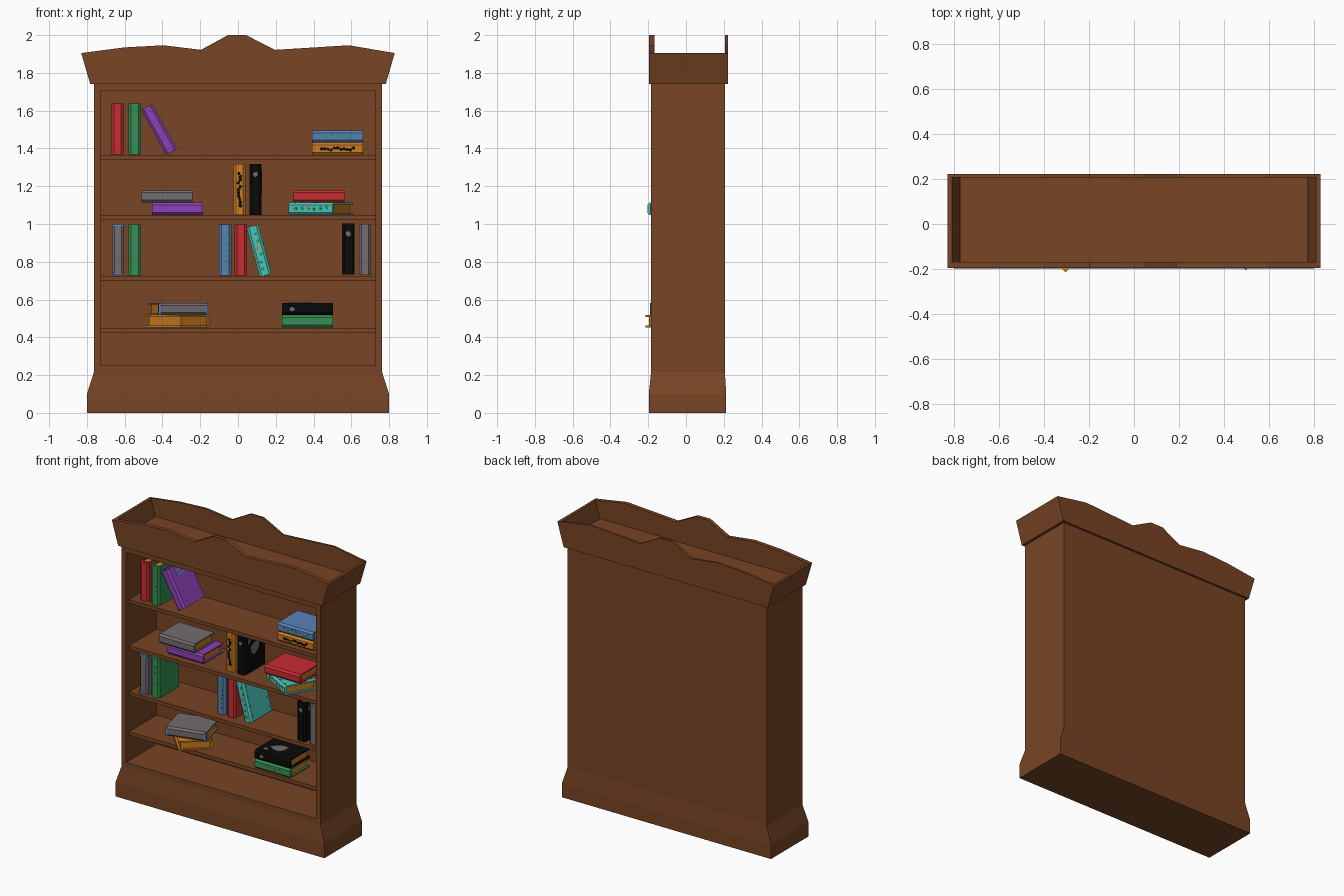
import bpy, bmesh, math, random
from mathutils import Matrix, Vector

if "Cube" in bpy.data.objects:
    bpy.data.objects.remove(bpy.data.objects["Cube"])

random.seed(4)

# flat colours (linear)
COL = {
    "wood": (0.188, 0.058, 0.018), "red": (0.58, 0.026, 0.032),
    "green": (0.032, 0.28, 0.085), "purple": (0.26, 0.053, 0.46),
    "blue": (0.10, 0.22, 0.48), "orange": (0.61, 0.205, 0.013),
    "grey": (0.17, 0.15, 0.155), "teal": (0.07, 0.56, 0.50),
    "black": (0.003, 0.003, 0.003),
}
NAMES = list(COL)
MATS = []
for n, c in COL.items():
    m = bpy.data.materials.new(n)
    m.diffuse_color = (*c, 1)
    m.use_nodes = True
    m.node_tree.nodes["Principled BSDF"].inputs["Base Color"].default_value = m.diffuse_color
    MATS.append(m)


def prism(bm, pts, axis, a, b, color="wood"):
    """Extrude a 2D outline along an axis from a to b."""
    def put(p, h):
        return {"x": (h, p[0], p[1]), "y": (p[0], h, p[1]), "z": (p[0], p[1], h)}[axis]
    lo = [bm.verts.new(put(p, a)) for p in pts]
    hi = [bm.verts.new(put(p, b)) for p in pts]
    k = len(pts)
    faces = [bm.faces.new(lo), bm.faces.new(hi)]
    for i in range(k):
        j = (i + 1) % k
        faces.append(bm.faces.new((lo[i], lo[j], hi[j], hi[i])))
    for f in faces:
        f.material_index = NAMES.index(color)


def box(bm, x0, x1, y0, y1, z0, z1, color="wood"):
    prism(bm, [(x0, y0), (x1, y0), (x1, y1), (x0, y1)], "z", z0, z1, color)


def finish(bm, name, matrix=Matrix()):
    bmesh.ops.recalc_face_normals(bm, faces=bm.faces)
    me = bpy.data.meshes.new(name)
    bm.to_mesh(me)
    bm.free()
    for m in MATS:
        me.materials.append(m)
    ob = bpy.data.objects.new(name, me)
    ob.matrix_world = matrix
    bpy.context.collection.objects.link(ob)
    return ob


# flared plinth, lofted from stacked rectangles
bm = bmesh.new()
rings = []
for z, x, y0, y1 in [(0, .80, -.197, .213), (.1, .80, -.197, .213),
                     (.215, .763, -.185, .206), (.25, .763, -.185, .206)]:
    rings.append([bm.verts.new(p) for p in
                  [(-x, y0, z), (x, y0, z), (x, y1, z), (-x, y1, z)]])
for r, s in zip(rings, rings[1:]):
    for i in range(4):
        j = (i + 1) % 4
        bm.faces.new((r[i], r[j], s[j], s[i]))
bm.faces.new(rings[0])
bm.faces.new(rings[-1])
finish(bm, "plinth")

# case: sides, back and header rail
bm = bmesh.new()
for s in (-1, 1):
    box(bm, s * .763, s * .728, -.185, .206, .25, 1.74)
box(bm, -.728, .728, .15, .206, .25, 1.74)
box(bm, -.728, .728, -.185, .15, 1.705, 1.74)
finish(bm, "case")

# shelves, set slightly back from the front
for i, z in enumerate((.45, 1.045, .725, 1.365)):
    bm = bmesh.new()
    box(bm, -.728, .728, -.152, .15, z - .025, z)
    finish(bm, f"shelf_{i + 1}")

# crown: wavy front and back boards, flared ends, sunken floor
wave = [(-.782, 1.74), (.782, 1.74), (.83, 1.905), (.587, 1.946), (.196, 1.922),
        (.043, 2.0), (-.053, 2.0), (-.196, 1.922), (-.395, 1.946), (-.6, 1.935), (-.83, 1.905)]
bm = bmesh.new()
prism(bm, wave, "y", -.195, -.168)
prism(bm, wave, "y", .207, .222)
finish(bm, "crown_boards")
bm = bmesh.new()
for s in (-1, 1):
    prism(bm, [(s * .782, 1.74), (s * .83, 1.905), (s * .81, 1.905), (s * .765, 1.74)],
          "y", -.168, .207)
box(bm, -.775, .775, -.168, .207, 1.74, 1.79)
finish(bm, "crown_tray")

# book size: half thickness, half depth, half height
T, D, H = .0325, .11, .135


def blob(bm, face, u, v, r, color):
    """Thin irregular plate on the spine or on the right-hand cover."""
    pts = []
    for i in range(7):
        q = r * random.uniform(.65, 1.1)
        a = i * math.tau / 7
        pts.append((u + q * math.cos(a), v + q * math.sin(a)))
    if face == "spine":
        prism(bm, pts, "y", -D - .002, -D + .001, color)
    else:
        prism(bm, pts, "x", T - .001, T + .002, color)


def decorate(bm, color, banded):
    if color == "orange":
        for i in range(11):
            blob(bm, "spine", random.uniform(-.006, .006), -.085 + i * .017, .011, "black")
    elif color == "black":
        blob(bm, "spine", 0, .08, .016, "grey")
        blob(bm, "cover", 0, .02, .055, "grey")
        blob(bm, "cover", -.06, .085, .018, "grey")
    elif color == "blue":
        for i in range(7):
            blob(bm, "spine", random.uniform(-.008, .008), -.09 + i * .03, .009, "green")
    elif color == "green":
        for z in (.075, .03, -.01, -.05):
            blob(bm, "spine", random.uniform(-.006, .006), z, .01, "grey")
        blob(bm, "cover", -.02, .07, .02, "grey")
    elif color == "teal":
        for i, z in enumerate((.09, .05, .015, -.02, -.06, -.1)):
            blob(bm, "spine", random.uniform(-.008, .008), z, .011, ("green", "orange")[i == 2])
        for s in (-1, 1):
            for i in range(4):
                blob(bm, "cover", s * .09, -.1 + i * .066, .009, "green")
    elif color == "purple":
        for z in (.07, .095):
            prism(bm, [(-.05, z), (.06, z), (.06, z + .012), (-.05, z + .012)],
                  "x", T - .001, T + .001, "blue")
    if banded:
        for z in (-H, H - .012):
            box(bm, -T * .95, T * .95, -D - .002, -D + .002, z, z + .012, "blue")


def book(color, x, y, z, roll=0, yaw=0, banded=False):
    """Roll 0 stands upright, -90 lies flat; (x, y, z) is the centre."""
    bm = bmesh.new()
    t = T - .009
    # covers and rounded spine as one U-shaped outline
    prism(bm, [(-T, D), (-T, -D + .012), (-T * .6, -D), (T * .6, -D), (T, -D + .012), (T, D),
               (t, D), (t, -D + .018), (-t, -D + .018), (-t, D)], "z", -H, H, color)
    # page block
    box(bm, -t, t, -D + .018, D - .015, -H + .012, H - .012, "orange")
    decorate(bm, color, banded)
    mat = (Matrix.Translation(Vector((x, y, z))) @ Matrix.Rotation(math.radians(yaw), 4, "Z")
           @ Matrix.Rotation(math.radians(roll), 4, "Y"))
    finish(bm, f"{color}_book", mat)


# top shelf
book("red", -.638, -.01, 1.502)
book("green", -.547, -.02, 1.502)
book("purple", -.418, -.01, 1.501, -29)
book("orange", .527, -.015, 1.398, -90)
book("blue", .527, -.015, 1.463, -90)

# second shelf
book("purple", -.32, -.01, 1.08, -90)
book("grey", -.375, -.027, 1.146, -90)
book("orange", .008, .005, 1.182)
book("black", .093, .005, 1.182)
book("teal", .438, -.042, 1.08, -90, -30)
book("red", .43, -.02, 1.146, -90)

# third shelf
book("grey", -.635, -.02, .864, banded=True)
book("green", -.547, -.02, .862)
book("blue", -.068, .015, .862)
book("red", .015, .01, .862)
book("teal", .111, .01, .859, -15)
book("black", .583, -.035, .868)
book("grey", .672, -.03, .866)

# fourth shelf
book("orange", -.317, -.041, .485, -90, 133)
book("grey", -.316, -.05, .55, -90, 14, True)
book("green", .367, -.04, .485, -90)
book("black", .367, -.04, .549, -90)
